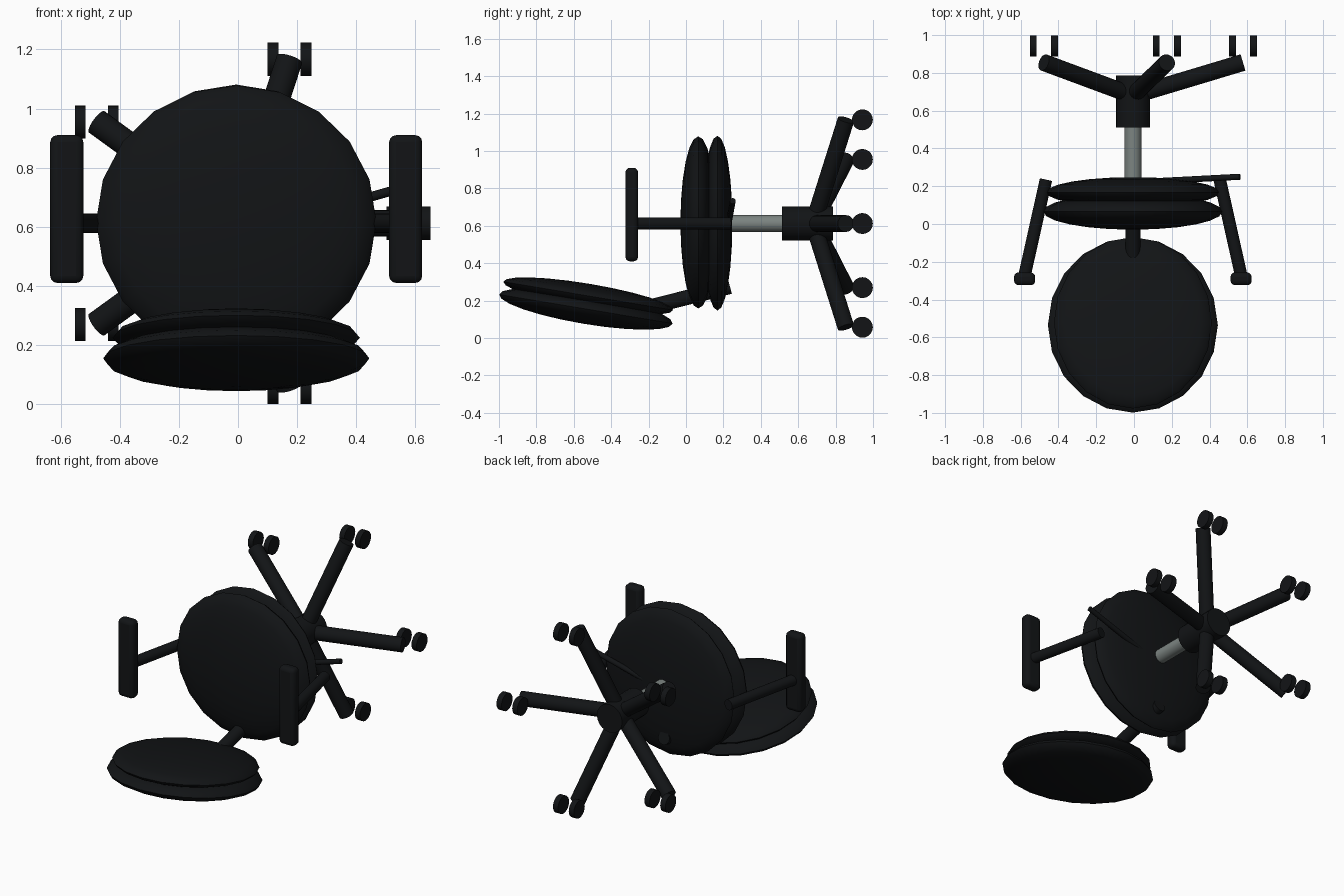
import bpy, math
from mathutils import Vector, Matrix

if "Cube" in bpy.data.objects:
    bpy.data.objects.remove(bpy.data.objects["Cube"])

CX, CZ = -0.006, 0.612   # chair's column axis runs along y


def material(name, rgb):
    m = bpy.data.materials.new(name)
    m.diffuse_color = (*rgb, 1)
    m.use_nodes = True
    m.node_tree.nodes["Principled BSDF"].inputs["Base Color"].default_value = m.diffuse_color
    return m


BLACK = material("black", (0.006, 0.007, 0.008))
STEEL = material("steel", (0.2, 0.23, 0.22))


def finish(name, mat=BLACK):
    o = bpy.context.object
    o.name = name
    o.data.materials.append(mat)
    bpy.ops.object.shade_smooth_by_angle(angle=math.radians(40))
    return o


def rod(name, a, b, r, mat=BLACK, sides=20):
    a, b = Vector(a), Vector(b)
    d = b - a
    bpy.ops.mesh.primitive_cylinder_add(vertices=sides, radius=r, depth=d.length, location=(a + b) / 2)
    bpy.context.object.rotation_euler = d.to_track_quat('Z', 'Y').to_euler()
    return finish(name, mat)


def cushion(name, loc, rx, ry, t, tilt):
    bpy.ops.mesh.primitive_uv_sphere_add(segments=20, ring_count=12, radius=1, location=loc)
    o = bpy.context.object
    o.data.transform(Matrix.Diagonal((rx, ry, t, 1)))
    o.rotation_euler = (tilt, 0, 0)
    return finish(name)


# seat: two flattened discs facing -y
cushion("seat_cushion", (CX, 0.066, 0.618), 0.474, 0.46, 0.096, math.pi / 2)
cushion("seat_base", (CX, 0.168, 0.614), 0.458, 0.467, 0.08, math.pi / 2)

# backrest: two tilted discs
tilt = math.radians(-9.5)
cushion("backrest_shell", (CX, -0.535, 0.155), 0.45, 0.47, 0.08, tilt)
cushion("backrest_cushion", (CX, -0.523, 0.225), 0.418, 0.46, 0.065, tilt)
rod("backrest_bar", (CX, -0.17, 0.172), (CX, 0.235, 0.275), 0.04)

# column and hub
rod("gas_column", (CX, 0.15, CZ), (CX, 0.6, CZ), 0.045, STEEL)
rod("base_hub", (CX, 0.512, CZ), (CX, 0.787, CZ), 0.09)

# five legs with twin wheels
for i in range(5):
    a = i * math.tau / 5
    dx, dz = math.cos(a), math.sin(a)
    R = 0.583
    rod(f"base_leg_{i}", (CX, 0.68, CZ), (CX + R * dx, 0.855, CZ + R * dz), 0.045)
    for s in (-1, 1):
        x, z = CX + R * dx + s * 0.038, CZ + R * dz
        rod(f"caster_wheel_{i}_{'left' if s < 0 else 'right'}",
            (x - s * 0.0, 0.943, z), (x + s * 0.036, 0.943, z), 0.056)

# armrests
for s, side in ((-1, "left"), (1, "right")):
    rod(f"armrest_support_{side}", (CX + s * 0.46, 0.235, CZ), (CX + s * 0.575, -0.28, CZ), 0.033)
    bpy.ops.mesh.primitive_cube_add(size=1, location=(CX + s * 0.573, -0.29, 0.66))
    o = bpy.context.object
    o.data.transform(Matrix.Diagonal((0.112, 0.068, 0.5, 1)))
    b = o.modifiers.new("bevel", 'BEVEL')
    b.width, b.segments = 0.024, 3
    finish(f"armrest_pad_{side}")

# height lever
rod("height_lever", (0.1, 0.226, 0.602), (0.56, 0.25, 0.733), 0.016, sides=12)
